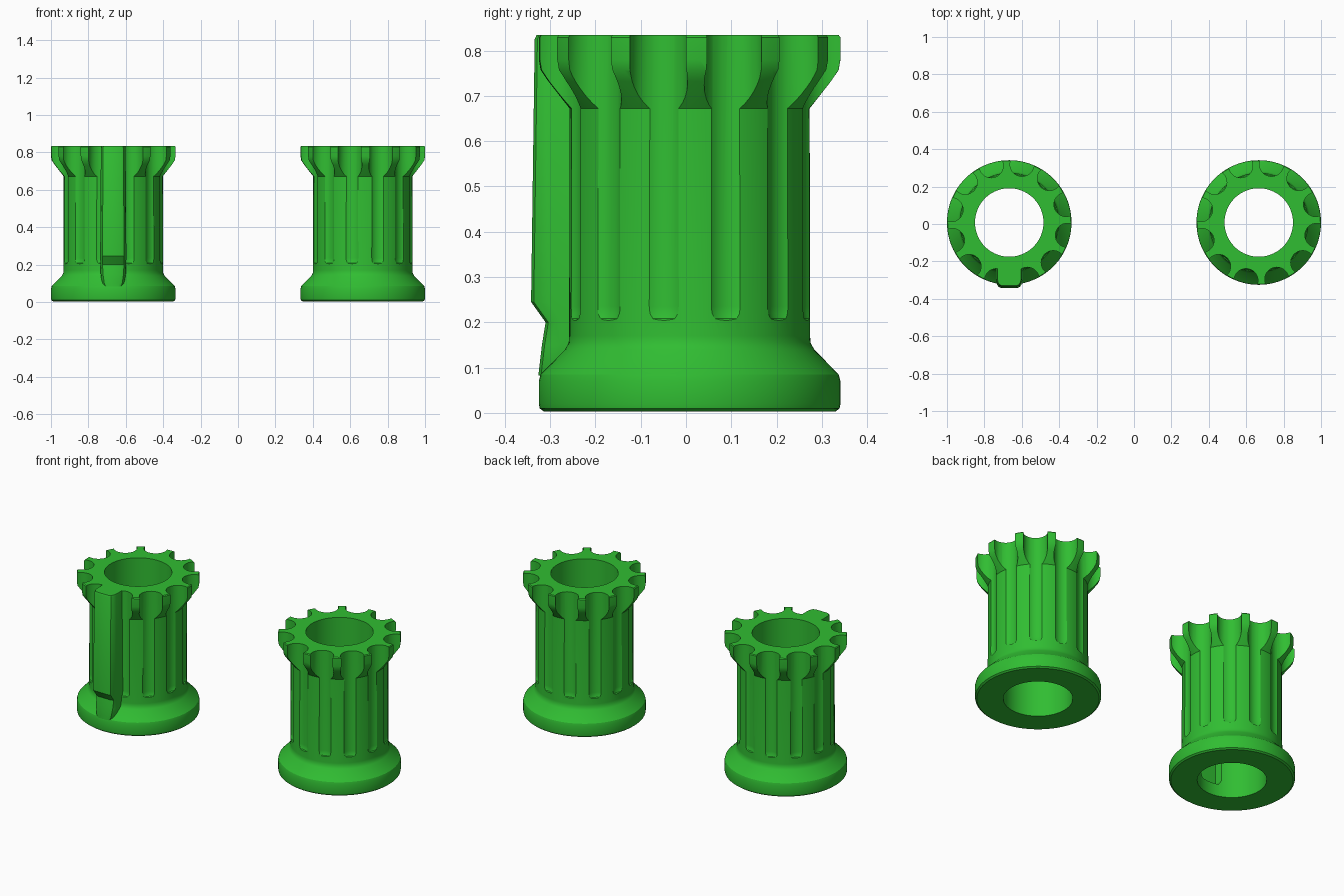
import bpy, bmesh
from math import sin, cos, pi, radians

cube = bpy.data.objects.get("Cube")
if cube:
    bpy.data.objects.remove(cube, do_unlink=True)

green = bpy.data.materials.new("green plastic")
green.use_nodes = True
COLOUR = (0.03, 0.51, 0.032, 1)
green.diffuse_color = COLOUR
green.node_tree.nodes["Principled BSDF"].inputs["Base Color"].default_value = COLOUR

CENTRE_Y = 0.008
FLUTES = 12
TURN = radians(17.6)  # angle of the first flute


def make_object(name, bm, x=0.0):
    bmesh.ops.recalc_face_normals(bm, faces=bm.faces)
    mesh = bpy.data.meshes.new(name)
    bm.to_mesh(mesh)
    bm.free()
    mesh.materials.append(green)
    ob = bpy.data.objects.new(name, mesh)
    ob.location = (x, CENTRE_Y, 0)
    bpy.context.collection.objects.link(ob)
    return ob


def loft(bm, rings, close=False):
    """Skin a list of point rings; cap the ends, or join last to first."""
    loops = [[bm.verts.new(p) for p in ring] for ring in rings]
    pairs = list(zip(loops, loops[1:]))
    if close:
        pairs.append((loops[-1], loops[0]))
    else:
        bm.faces.new(loops[0])
        bm.faces.new(loops[-1])
    n = len(loops[0])
    for a, b in pairs:
        for i in range(n):
            j = (i + 1) % n
            bm.faces.new((a[i], a[j], b[j], b[i]))


def circle(r, z, n, cx=0.0, cy=0.0):
    return [(cx + r * cos(2 * pi * i / n), cy + r * sin(2 * pi * i / n), z)
            for i in range(n)]


def carve(ob, cutter):
    cutter.hide_render = True
    mod = ob.modifiers.new("carve", 'BOOLEAN')
    mod.operation = 'DIFFERENCE'
    mod.solver = 'EXACT'
    mod.object = cutter
    bpy.context.view_layer.update()
    with bpy.context.temp_override(object=ob, active_object=ob):
        bpy.ops.object.modifier_apply(modifier=mod.name)
    bpy.data.objects.remove(cutter, do_unlink=True)


def smooth(ob):
    bpy.ops.object.select_all(action='DESELECT')
    ob.select_set(True)
    bpy.context.view_layer.objects.active = ob
    bpy.ops.object.shade_smooth_by_angle(angle=radians(28))


# Flanged tube profile: (radius, height), outside then bore
PROFILE = [(0.183, 0.003), (0.322, 0.003), (0.331, 0.01), (0.333, 0.02),
           (0.333, 0.07), (0.329, 0.085), (0.275, 0.14), (0.267, 0.155),
           (0.266, 0.17), (0.265, 0.672), (0.312, 0.732), (0.329, 0.757),
           (0.333, 0.78), (0.333, 0.829), (0.329, 0.834), (0.183, 0.834)]


def spool(name, x):
    bm = bmesh.new()
    loft(bm, [circle(r, z, 96) for r, z in PROFILE], close=True)
    body = make_object(name, bm, x)

    # Twelve scalloped flutes, rounded off at the lower end
    bm = bmesh.new()
    for k in range(FLUTES):
        a = TURN + 2 * pi * k / FLUTES
        cx, cy = 0.318 * cos(a), 0.318 * sin(a)
        loft(bm, [circle(r, z, 32, cx, cy) for r, z in
                  [(0.05, 0.203), (0.059, 0.208), (0.063, 0.22),
                   (0.064, 0.235), (0.064, 0.9)]])
    carve(body, make_object("flute_cutter", bm, x))
    return body


plain_spool = spool("plain_spool", 0.667)
keyed_spool = spool("keyed_spool", -0.667)

# Shallow pocket in the bore behind the key
bm = bmesh.new()
loft(bm, [[(-w, -0.218, z), (w, -0.218, z), (w, -0.1, z), (-w, -0.1, z)]
          for w, z in [(0.055, 0.075), (0.07, 0.1), (0.07, 0.55)]])
carve(keyed_spool, make_object("pocket_cutter", bm, -0.667))

# Raised key along the front: (height, front y, half width)
STATIONS = [(0.082, -0.334, 0.052), (0.1, -0.332, 0.06), (0.15, -0.326, 0.067),
            (0.2, -0.318, 0.069), (0.245, -0.35, 0.07), (0.825, -0.342, 0.066),
            (0.834, -0.338, 0.064)]
bm = bmesh.new()
rings = []
for z, y, w in STATIONS:
    side = [(w, -0.24), (w, y + 0.04), (w - 0.004, y + 0.02),
            (w - 0.012, y + 0.006), (w - 0.026, y)]
    rings.append([(px, py, z) for px, py in side]
                 + [(-px, py, z) for px, py in reversed(side)])
loft(bm, rings)
key = make_object("front_key", bm, -0.667)

for part in (plain_spool, keyed_spool, key):
    smooth(part)
